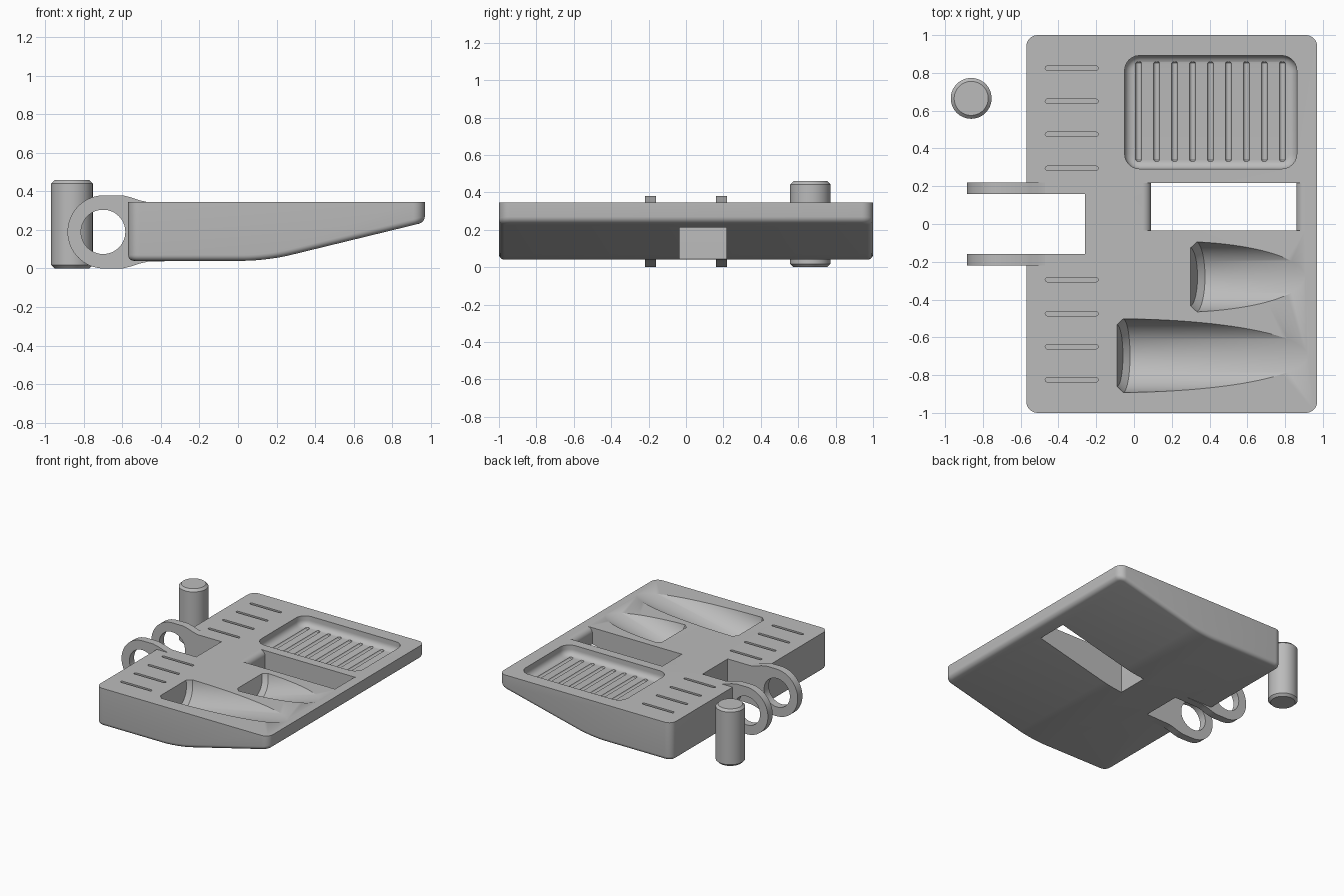
import bpy, bmesh, math
from mathutils import Vector, Matrix

if "Cube" in bpy.data.objects:
    bpy.data.objects.remove(bpy.data.objects["Cube"], do_unlink=True)

TOP = 0.345

grey = bpy.data.materials.new("plain_grey")
grey.use_nodes = True
COLOUR = (0.5, 0.5, 0.5, 1)
grey.diffuse_color = COLOUR
grey.node_tree.nodes["Principled BSDF"].inputs["Base Color"].default_value = COLOUR


def to_object(name, bm):
    bmesh.ops.recalc_face_normals(bm, faces=bm.faces)
    mesh = bpy.data.meshes.new(name)
    bm.to_mesh(mesh)
    bm.free()
    mesh.materials.append(grey)
    obj = bpy.data.objects.new(name, mesh)
    bpy.context.scene.collection.objects.link(obj)
    return obj


def prism(bm, points, y0, y1):
    """Extrude an x-z outline along y."""
    face = bm.faces.new([bm.verts.new((x, y0, z)) for x, z in points])
    ext = bmesh.ops.extrude_face_region(bm, geom=[face])["geom"]
    verts = [g for g in ext if isinstance(g, bmesh.types.BMVert)]
    bmesh.ops.translate(bm, verts=verts, vec=(0, y1 - y0, 0))
    bmesh.ops.recalc_face_normals(bm, faces=bm.faces)


def bevel(bm, test, offset, segments):
    bm.normal_update()
    edges = [e for e in bm.edges if test(e)]
    bmesh.ops.bevel(bm, geom=edges, offset=offset, segments=segments,
                    profile=0.5, affect="EDGES", clamp_overlap=True)


def upright(e):
    d = (e.verts[0].co - e.verts[1].co).normalized()
    return abs(d.z) > 0.99


def bottom_rim(e):
    low, high = sorted(f.normal.z for f in e.link_faces)
    return low < -0.5 and abs(high) < 0.3


def rounded_box(x, y, z, corner, floor=0):
    """Box with rounded upright corners and an optional rounded floor edge."""
    bm = bmesh.new()
    prism(bm, [(x[0], z[0]), (x[1], z[0]), (x[1], z[1]), (x[0], z[1])], *y)
    bevel(bm, upright, corner, 6)
    if floor:
        bevel(bm, bottom_rim, floor, 6)
    return to_object("cutter", bm)


def rod(name, start, direction, length, radius, chamfer, sides=64):
    """Cylinder with chamfered ends, running from start along direction."""
    bm = bmesh.new()
    bmesh.ops.create_cone(bm, cap_ends=True, segments=sides, radius1=radius,
                          radius2=radius, depth=length)
    bevel(bm, lambda e: any(len(f.verts) > 4 for f in e.link_faces), chamfer, 1)
    d = Vector(direction).normalized()
    turn = Vector((0, 0, 1)).rotation_difference(d).to_matrix().to_4x4()
    bm.transform(Matrix.Translation(Vector(start) + d * length / 2) @ turn)
    return to_object(name, bm)


def cut(target, cutter):
    mod = target.modifiers.new("cut", "BOOLEAN")
    mod.operation = "DIFFERENCE"
    mod.solver = "EXACT"
    mod.object = cutter
    bpy.context.view_layer.objects.active = target
    bpy.ops.object.modifier_apply(modifier=mod.name)
    bpy.data.objects.remove(cutter, do_unlink=True)


def arc(cx, cz, r, a0, a1, n):
    angles = [math.radians(a0 + (a1 - a0) * i / n) for i in range(n + 1)]
    return [(cx + r * math.cos(a), cz + r * math.sin(a)) for a in angles]


# Wedge-bottomed body
bm = bmesh.new()
prism(bm, [(-0.57, 0.04), (0.15, 0.04), (0.97, 0.24), (0.97, TOP), (-0.57, TOP)], -1, 1)
bevel(bm, lambda e: all(abs(v.co.x - 0.15) < 0.001 for v in e.verts), 0.12, 8)
bevel(bm, upright, 0.06, 8)
bevel(bm, bottom_rim, 0.03, 5)
body = to_object("body", bm)

# Notch between the hinge lugs
bm = bmesh.new()
prism(bm, [(-0.8, -0.1), (-0.26, -0.1), (-0.26, 0.5), (-0.8, 0.5)], -0.16, 0.16)
cut(body, to_object("cutter", bm))

# Through slot with rounded top lips at both ends
bm = bmesh.new()
lip = 0.045
left = arc(0.09 - lip, TOP - lip, lip, 0, 90, 8)
right = [(0.95 - x, z) for x, z in reversed(left)]
prism(bm, [(0.09, -0.1)] + left + [(0.045, 0.5), (0.905, 0.5)] + right + [(0.86, -0.1)],
      -0.035, 0.217)
cut(body, to_object("cutter", bm))

# Shallow tray with a grooved floor
FLOOR = 0.265
cut(body, rounded_box((-0.05, 0.862), (0.292, 0.892), (FLOOR, 0.5), 0.08, 0.045))
for i in range(9):
    x = 0.025 + 0.095 * i
    cut(body, rod("cutter", (x, 0.33, FLOOR + 0.006), (0, 1, 0), 0.53, 0.017, 0.008, 16))

# Narrow slots along the hinge side
for y in (0.825, 0.65, 0.475, 0.295):
    for side in (1, -1):
        yc = side * y
        cut(body, rounded_box((-0.47, -0.19), (yc - 0.011, yc + 0.011),
                              (TOP - 0.03, 0.5), 0.0105))

# Sloping round-bottomed scoops: start x, end x, centre y, radius, depth
for x0, x1, y, radius, depth in ((-0.09, 0.92, -0.697, 0.195, 0.195),
                                 (0.3, 0.905, -0.28, 0.188, 0.165)):
    a = math.asin(depth / (x1 - x0))
    rise = radius - depth
    start = (x0 - rise * math.sin(a), y, TOP + rise * math.cos(a))
    cut(body, rod("cutter", start, (math.cos(a), 0, math.sin(a)), 1.5, radius, 0.032, 96))

# Hinge lugs with pin holes
half = [(-0.6, 0.38), (-0.555, 0.369), (-0.51, 0.354), (-0.47, TOP), (-0.3, 0.34)]
outline = arc(-0.695, 0.19, 0.19, 270, 90, 32) + half
outline += [(x, 0.38 - z) for x, z in reversed(half)]
lugs = []
for name, y0 in (("left_hinge_lug", 0.16), ("right_hinge_lug", -0.22)):
    bm = bmesh.new()
    prism(bm, outline, y0, y0 + 0.06)
    lug = to_object(name, bm)
    cut(lug, rod("cutter", (-0.7, y0 - 0.1, 0.19), (0, 1, 0), 0.3, 0.115, 0.01))
    lugs.append(lug)

# Loose hinge pin
pin = rod("hinge_pin", (-0.862, 0.665, 0), (0, 0, 1), 0.46, 0.108, 0.018)

# Smooth the curves, keep hard edges
bpy.ops.object.select_all(action="DESELECT")
for obj in [body, pin] + lugs:
    obj.select_set(True)
bpy.context.view_layer.objects.active = body
bpy.ops.object.shade_smooth_by_angle(angle=math.radians(30))
